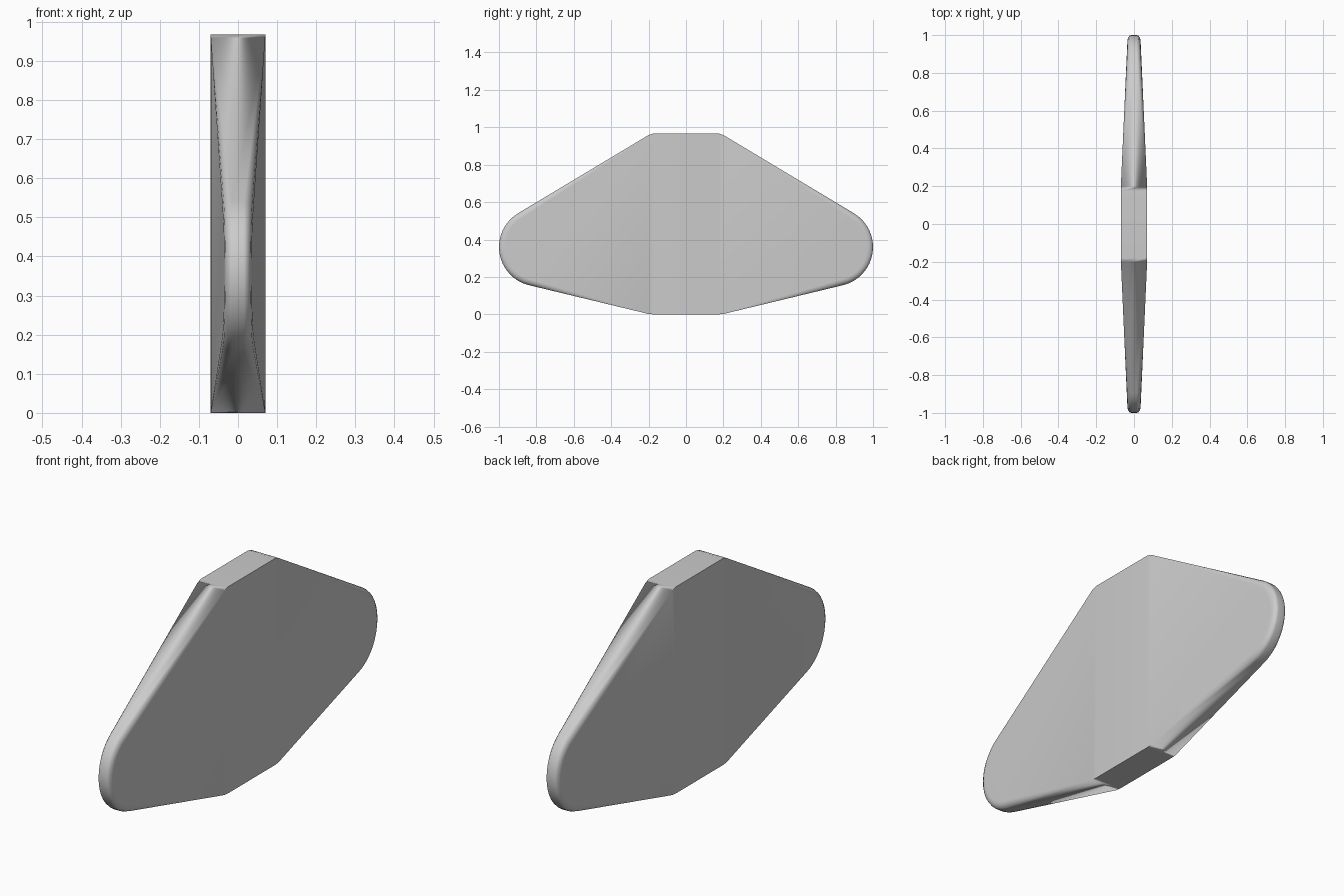
import bpy, bmesh, math
from mathutils import Vector

cube = bpy.data.objects.get("Cube")
if cube:
    bpy.data.objects.remove(cube, do_unlink=True)

# Flat colour
grey = bpy.data.materials.new("light_grey")
grey.use_nodes = True
colour = (0.6, 0.6, 0.6, 1)
grey.diffuse_color = colour
grey.node_tree.nodes["Principled BSDF"].inputs["Base Color"].default_value = colour

HUB = 0.19        # half length of the full-thickness middle
HALF = 0.07       # half thickness at the middle
TIP_Y, TIP_Z, TIP_R = 0.79, 0.36, 0.21
ROUND = 0.032     # depth of the rounded rim at the tips
RIM = 0.015       # half width of the flat rim at the tips


def side_x(y):
    """Half thickness of the tapering side face."""
    return HALF - 0.045 * max(0, abs(y) - HUB)


# Half outline: (y, z, outward normal, rounding amount)
half = [(HUB - 0.015, 0.967, Vector((0, 1)), 0),
        (HUB + 0.01, 0.959, Vector((0.5, 0.86)), 0)]
STEPS = 16
for i in range(STEPS + 1):
    a = math.radians(60 - 136.5 * i / STEPS)
    n = Vector((math.cos(a), math.sin(a)))
    half.append((TIP_Y + TIP_R * n.x, TIP_Z + TIP_R * n.y, n, 1))
half += [(HUB + 0.01, 0.002, Vector((0.2, -1)), 0),
         (HUB - 0.015, 0, Vector((0, -1)), 0)]
outline = half + [(-y, z, Vector((-n.x, n.y)), r) for y, z, n, r in reversed(half)]

bm = bmesh.new()


def ring(side, t):
    """One loop of the rim; t runs from the outer edge (0) to the side face (1)."""
    a = t * math.pi / 2
    verts = []
    for y, z, n, r in outline:
        inset = r * ROUND * (1 - math.cos(a))
        py, pz = y - n.x * inset, z - n.y * inset
        full = side_x(y - n.x * ROUND * r)
        x = full + r * (RIM - full) * (1 - math.sin(a))
        verts.append(bm.verts.new((side * x, py, pz)))
    return verts


# Rim rings from one side face to the other
levels = [(-1, 1), (-1, 0.67), (-1, 0.33), (-1, 0), (1, 0), (1, 0.33), (1, 0.67), (1, 1)]
rings = [ring(s, t) for s, t in levels]
count = len(outline)
for a, b in zip(rings, rings[1:]):
    for i in range(count):
        j = (i + 1) % count
        bm.faces.new((a[i], a[j], b[j], b[i]))

# Flat side faces: middle panel and two tapering wings
h = len(half)
for loop in (rings[0], rings[-1]):
    bm.faces.new((loop[0], loop[h - 1], loop[h], loop[-1]))
    bm.faces.new(loop[:h])
    bm.faces.new(loop[h:])

# Close up the zero-width rounding at the middle
bmesh.ops.remove_doubles(bm, verts=bm.verts, dist=0.0001)
bmesh.ops.recalc_face_normals(bm, faces=bm.faces)

mesh = bpy.data.meshes.new("tapered_plate")
bm.to_mesh(mesh)
bm.free()
mesh.materials.append(grey)
plate = bpy.data.objects.new("tapered_plate", mesh)
bpy.context.collection.objects.link(plate)
bpy.context.view_layer.objects.active = plate
plate.select_set(True)
bpy.ops.object.shade_smooth_by_angle(angle=math.radians(35))
weighted = plate.modifiers.new("weighted_normals", "WEIGHTED_NORMAL")
weighted.keep_sharp = True
